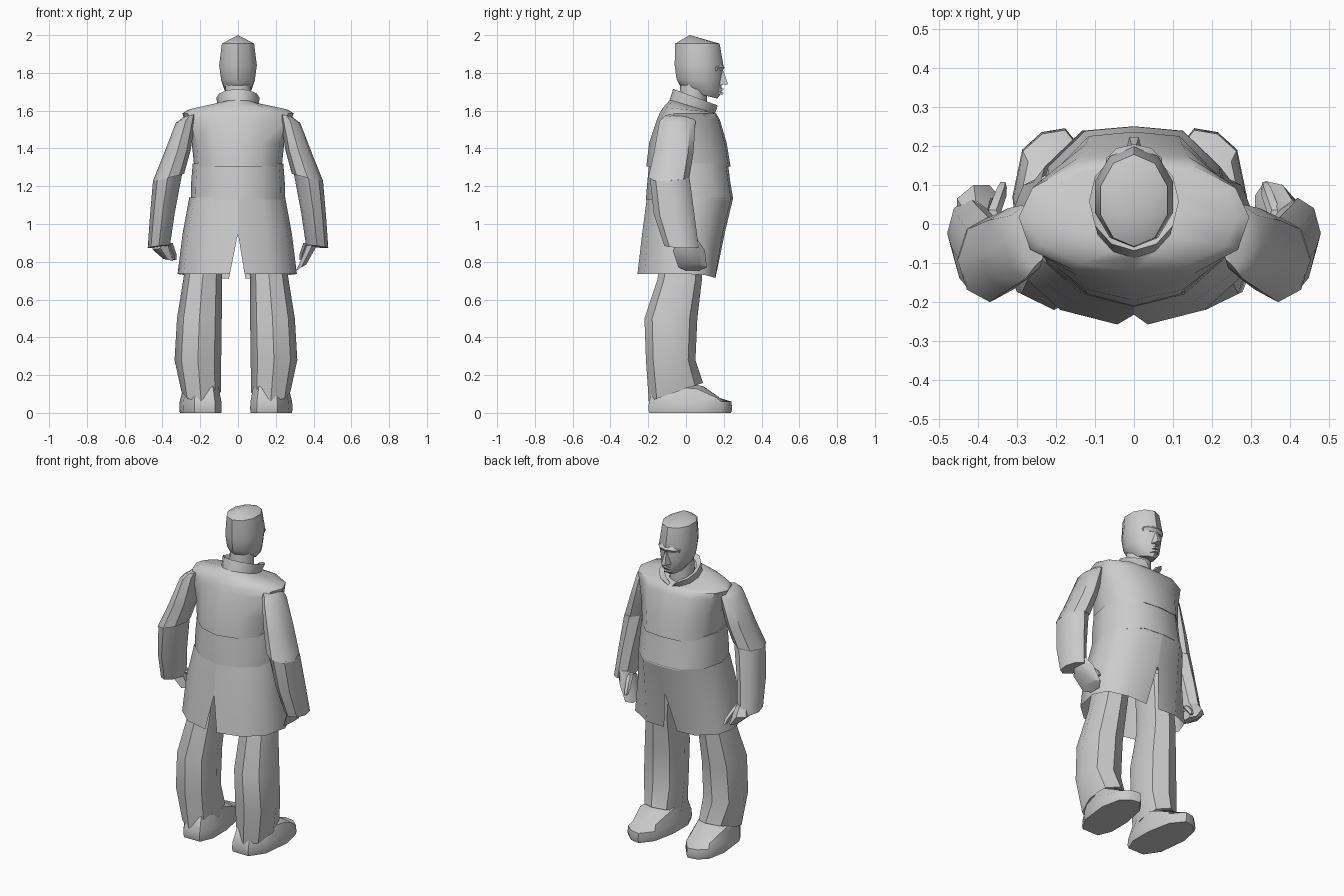
import bpy, bmesh, math
from mathutils import Vector

if "Cube" in bpy.data.objects:
    bpy.data.objects.remove(bpy.data.objects["Cube"])

# half outline of the body seen from above, back centre to front centre
BODY = [(0, -1), (.52, -.86), (.9, -.5), (1, .05), (.88, .55), (.5, .95), (0, 1)]


def loft(name, rings, cap_start=True, cap_end=True, closed=True, apex=None, sharp=42):
    """Skin a stack of rings; soft shading with creases above the sharp angle."""
    bm = bmesh.new()
    rows = [[bm.verts.new(p) for p in r] for r in rings]
    n = len(rows[0])
    for a, b in zip(rows, rows[1:]):
        for i in range(n if closed else n - 1):
            j = (i + 1) % n
            bm.faces.new((a[i], a[j], b[j], b[i]))
    if cap_start:
        bm.faces.new(rows[0][::-1])
    if apex:
        t = bm.verts.new(apex)
        for i in range(n):
            bm.faces.new((rows[-1][i], rows[-1][(i + 1) % n], t))
    elif cap_end:
        bm.faces.new(rows[-1])
    bmesh.ops.remove_doubles(bm, verts=bm.verts, dist=.0005)
    bmesh.ops.recalc_face_normals(bm, faces=bm.faces)
    for f in bm.faces:
        f.smooth = True
    for e in bm.edges:
        e.smooth = len(e.link_faces) == 2 and e.calc_face_angle(0) < math.radians(sharp)
    me = bpy.data.meshes.new(name)
    bm.to_mesh(me)
    bm.free()
    ob = bpy.data.objects.new(name, me)
    bpy.context.collection.objects.link(ob)
    return ob


def oval(x0, x1, y0, y1, z, tx=0, ty=0, n=8):
    """Polygon ring filling a box in plan; tx and ty slope it."""
    cx, cy, rx, ry = (x0 + x1) / 2, (y0 + y1) / 2, (x1 - x0) / 2, (y1 - y0) / 2
    pts = []
    for i in range(n):
        a = 2 * math.pi * i / n
        dx, dy = rx * math.sin(a), -ry * math.cos(a)
        pts.append((cx + dx, cy + dy, z + tx * dx + ty * dy))
    return pts


def body(rx, y0, y1, z, ty=0):
    cy, ry = (y0 + y1) / 2, (y1 - y0) / 2
    half = [(u * rx, cy + v * ry, z + ty * v * ry) for u, v in BODY]
    return half + [(-x, y, h) for x, y, h in half[-2:0:-1]]


def flip(rings, dx=0):
    return [[(-x + dx, y, z) for x, y, z in r] for r in rings]


# jacket, upper part with shoulders
loft("jacket_chest", [
    body(.22, -.19, .21, 1.32), body(.232, -.21, .236, 1.305),
    body(.245, -.195, .215, 1.43), body(.28, -.155, .18, 1.55),
    body(.295, -.14, .16, 1.585), body(.265, -.12, .14, 1.605, -.1),
    body(.11, -.085, .13, 1.625, -.3)])

# jacket, waist band
loft("jacket_waist", [
    body(.23, -.19, .2, 1.13), body(.25, -.212, .25, 1.13),
    body(.248, -.205, .235, 1.22), body(.24, -.195, .222, 1.32)])

# coat skirt: two mirrored open halves, slit at back and front
top = body(.25, -.207, .25, 1.14)[:7]
mid = body(.285, -.232, .205, .95)[:7]
hem = [(.035, -.257, .735), (.18, -.22, .735), (.28, -.13, .735), (.312, .01, .735),
       (.275, .1, .73), (.16, .155, .715), (.04, .155, .71)]
for side in (1, -1):
    rows = [top, mid, hem] if side == 1 else flip([top, mid, hem], -.008)
    if side == -1:
        for r in rows[:2]:
            for k in (0, -1):
                r[k] = (0, r[k][1], r[k][2])
    loft("coat_skirt_%s" % ("right" if side == 1 else "left"), rows,
         False, False, closed=False)

# neck and standing collar with an open front
loft("neck", [oval(-.075, .075, -.045, .11, 1.56, n=10),
              oval(-.07, .07, -.03, .11, 1.74, n=10)])
low = oval(-.105, .105, -.09, .14, 1.61, 0, -.32, 12)
high = oval(-.115, .115, -.068, .185, 1.668, 0, -.37, 12)
inner = oval(-.085, .085, -.045, .15, 1.655, 0, -.32, 12)
high[6] = (0, .15, 1.575)
inner[6] = (0, .13, 1.575)
loft("collar", [low, high, inner], False, False)

# head with peaked crown
loft("head", [
    oval(-.05, .05, 0, .165, 1.685, 0, -.25, 10),
    oval(-.075, .075, -.035, .188, 1.715, 0, -.2, 10),
    oval(-.093, .093, -.05, .188, 1.76, 0, -.05, 10),
    oval(-.105, .105, -.06, .198, 1.84, n=10),
    oval(-.09, .09, -.058, .178, 1.955, n=10)],
    apex=(0, .02, 2.0), sharp=38)

# nose, lips, brow
loft("nose", [[(-.024, .175, 1.735), (.024, .175, 1.735), (.012, .222, 1.74), (-.012, .222, 1.74)],
              [(-.008, .18, 1.81), (.008, .18, 1.81), (.005, .199, 1.81), (-.005, .199, 1.81)]])
for i, z in enumerate((1.692, 1.712)):
    loft("lip_%d" % i, [
        [(-.03, .16, z - .008), (.03, .16, z - .008), (.012, .195, z - .006), (-.012, .195, z - .006)],
        [(-.03, .16, z + .007), (.03, .16, z + .007), (.01, .2, z + .004), (-.01, .2, z + .004)]])
loft("brow", [oval(-.07, .07, .1, .193, 1.81, n=10), oval(-.075, .075, .1, .204, 1.828, n=10),
              oval(-.06, .06, .1, .19, 1.85, n=10)])

# sleeves
upper_arm = [oval(.225, .285, -.11, .03, 1.575, -.2),
             oval(.225, .33, -.14, .05, 1.545, -.2),
             oval(.25, .395, -.17, .04, 1.38, -.2),
             oval(.285, .452, -.2, .018, 1.245, -.25)]
forearm = [oval(.295, .45, -.192, .018, 1.25, -.25),
           oval(.335, .466, -.17, .045, 1.05, -.1),
           oval(.36, .478, -.115, .067, .88, -.12, -.05)]

# hands, each with its own pose
hand_right = [oval(.37, .44, -.03, .06, .92, n=6), oval(.345, .415, -.07, .1, .86, .4, n=6),
              oval(.305, .365, -.04, .11, .77, .6, n=6)]
hand_left = [oval(.37, .44, -.03, .06, .92, n=6), oval(.36, .46, -.04, .1, .87, -.1, n=6),
             oval(.34, .4, -.02, .1, .81, .2, n=6)]

# trouser legs
leg = [oval(.08, .288, -.197, .09, .11, 0, .34),
       oval(.078, .325, -.212, .05, .28),
       oval(.075, .312, -.22, .06, .5),
       oval(.075, .278, -.15, .085, .71),
       oval(.05, .23, -.13, .1, 1.0)]

# shoes: sole outline, welt, sloping upper
outline = [(.11, -.2), (.22, -.2), (.28, -.11), (.3, .07), (.275, .19), (.225, .235),
           (.165, .245), (.105, .17), (.075, .02), (.075, -.12)]


def shoe_ring(s, z, slope=False):
    c = Vector((.18, 0))
    pts = []
    for x, y in outline:
        p = c + (Vector((x, y)) - c) * s
        h = z - max(0, p.y - .03) * .45 if slope else z
        pts.append((p.x, p.y, h))
    return pts


shoe = [shoe_ring(.97, 0), shoe_ring(1, .02), shoe_ring(.98, .06), shoe_ring(.84, .14, True)]
shoe.append([(.18 + (x - .18) * .5, y * .6 - .03, .165 - max(0, y) * .12)
             for x, y, z in shoe[-1]])

for tag, sgn in (("right", 1), ("left", -1)):
    def put(r, shift=0):
        return [[(x + shift, y, z) for x, y, z in q] for q in r] if sgn == 1 else flip(r, shift)
    loft("upper_sleeve_" + tag, put(upper_arm))
    loft("lower_sleeve_" + tag, put(forearm))
    loft("hand_" + tag, put(hand_right if sgn == 1 else hand_left))
    loft("trouser_leg_" + tag, put(leg, -.011))
    loft("shoe_" + tag, put(shoe, -.011))
    # thumb
    loft("thumb_" + tag, put([oval(.345, .38, .0, .04, .9, n=5), oval(.325, .355, .06, .1, .84, n=5),
                              oval(.325, .345, .085, .11, .81, n=5)]))
